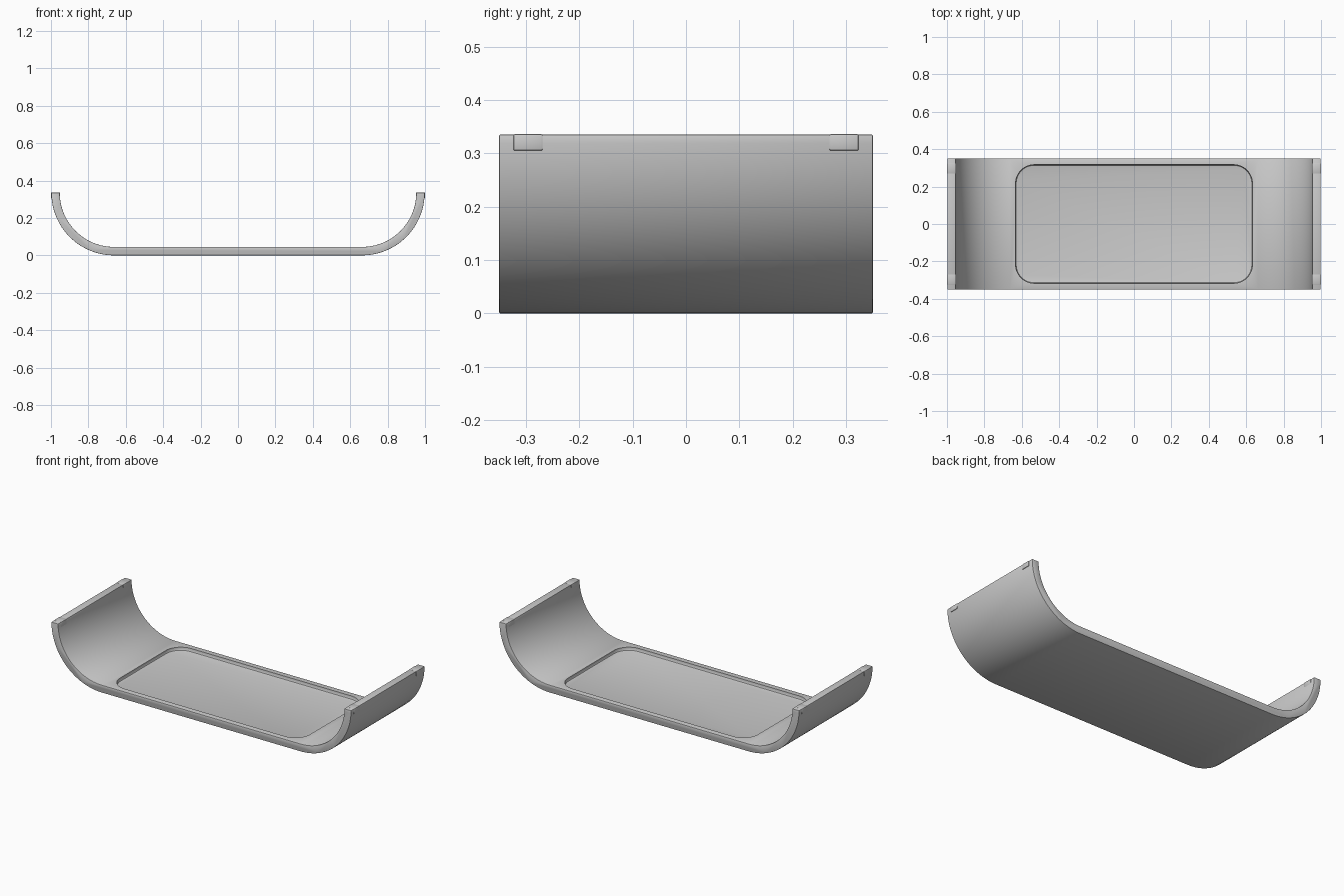
import bpy, bmesh
from math import sin, cos, pi, radians

if "Cube" in bpy.data.objects:
    bpy.data.objects.remove(bpy.data.objects["Cube"])

END_X, TOP, WALL, HALF_Y = 0.998, 0.335, 0.045, 0.35


def add_object(name, bm):
    bmesh.ops.recalc_face_normals(bm, faces=bm.faces)
    mesh = bpy.data.meshes.new(name)
    bm.to_mesh(mesh)
    bm.free()
    ob = bpy.data.objects.new(name, mesh)
    bpy.context.collection.objects.link(ob)
    return ob


def apply_all(ob):
    bpy.ops.object.select_all(action='DESELECT')
    ob.select_set(True)
    bpy.context.view_layer.objects.active = ob
    for m in list(ob.modifiers):
        bpy.ops.object.modifier_apply(modifier=m.name)


def smooth(ob):
    apply_all(ob)
    bpy.ops.object.shade_smooth_by_angle(angle=radians(30))


def bevel(ob, width, segments=2):
    m = ob.modifiers.new("edge_round", 'BEVEL')
    m.width, m.segments = width, segments
    m.limit_method, m.angle_limit = 'ANGLE', radians(40)


# Curved tray: U profile swept along y
def arc(radius, n=32):
    cx = END_X - TOP
    return [(cx + radius * sin(pi / 2 * i / n), TOP - radius * cos(pi / 2 * i / n))
            for i in range(n + 1)]


def mirrored(pts):
    return [(-x, z) for x, z in reversed(pts)] + pts


outer, inner = mirrored(arc(TOP)), mirrored(arc(TOP - WALL))
bm = bmesh.new()
face = bm.faces.new([bm.verts.new((x, -HALF_Y, z)) for x, z in outer + inner[::-1]])
swept = bmesh.ops.extrude_face_region(bm, geom=[face])
bmesh.ops.translate(bm, vec=(0, 2 * HALF_Y, 0),
                    verts=[g for g in swept["geom"] if isinstance(g, bmesh.types.BMVert)])
tray = add_object("curved_tray", bm)
bevel(tray, 0.002)


# Shallow rounded recess in the floor, narrowing towards its bottom
def rounded_rect(hx, hy, r, n=12):
    pts = []
    for q, (sx, sy) in enumerate([(1, 1), (-1, 1), (-1, -1), (1, -1)]):
        for i in range(n + 1):
            a = pi / 2 * (q + i / n)
            pts.append((sx * (hx - r) + r * cos(a), sy * (hy - r) + r * sin(a)))
    return pts


bm = bmesh.new()
rings = []
for inset, z in [(0.009, 0.025), (0.003, 0.027), (0, 0.033), (0, 0.1)]:
    rings.append([bm.verts.new((x, y, z))
                  for x, y in rounded_rect(0.633 - inset, 0.317 - inset, 0.1 - inset)])
for lo, hi in zip(rings, rings[1:]):
    for i in range(len(lo)):
        j = (i + 1) % len(lo)
        bm.faces.new((lo[i], lo[j], hi[j], hi[i]))
bm.faces.new(rings[0][::-1])
bm.faces.new(rings[-1])
cutter = add_object("recess_cutter", bm)
cutter.hide_render = True
cut = tray.modifiers.new("recess", 'BOOLEAN')
cut.operation, cut.solver, cut.object = 'DIFFERENCE', 'EXACT', cutter
smooth(tray)
bpy.data.objects.remove(cutter)

# Small corner pads set into the tops of both end walls
for sx, side in ((-1, "left"), (1, "right")):
    for sy, end in ((-1, "front"), (1, "back")):
        bm = bmesh.new()
        bmesh.ops.create_cube(bm, size=1)
        bmesh.ops.scale(bm, vec=(0.049, 0.055, 0.031), verts=bm.verts)
        bmesh.ops.translate(bm, vec=(sx * 0.9755, sy * 0.296, 0.3205), verts=bm.verts)
        pad = add_object(f"corner_pad_{side}_{end}", bm)
        bevel(pad, 0.003)
        smooth(pad)
